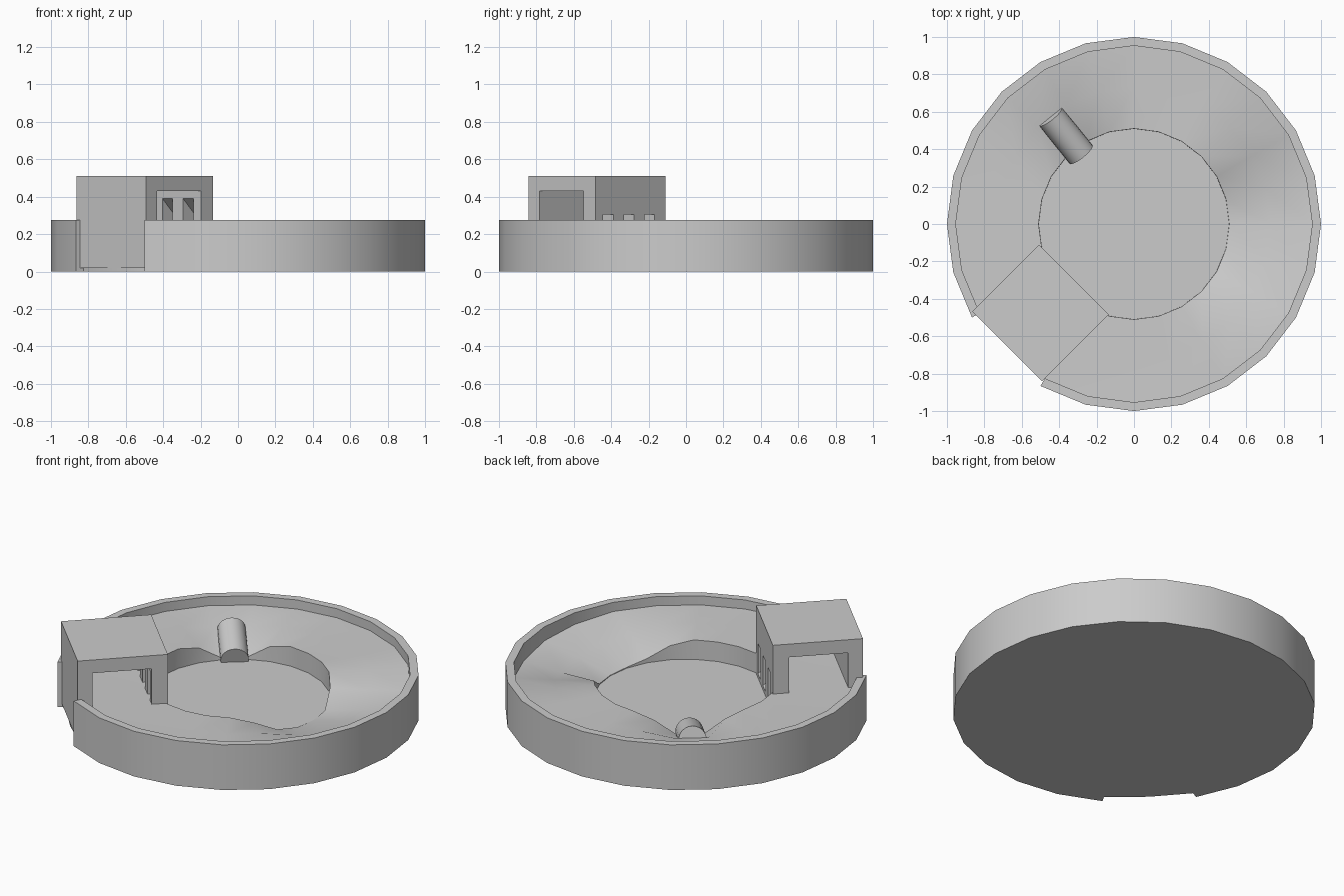
import bpy, bmesh
from math import cos, sin, radians, sqrt
from mathutils import Vector

if "Cube" in bpy.data.objects:
    bpy.data.objects.remove(bpy.data.objects["Cube"])


def finish(bm, name, smooth=True):
    bmesh.ops.recalc_face_normals(bm, faces=bm.faces[:])
    me = bpy.data.meshes.new(name)
    bm.to_mesh(me)
    bm.free()
    ob = bpy.data.objects.new(name, me)
    bpy.context.collection.objects.link(ob)
    if smooth:
        bpy.ops.object.select_all(action='DESELECT')
        ob.select_set(True)
        bpy.context.view_layer.objects.active = ob
        bpy.ops.object.shade_smooth_by_angle(angle=radians(35))
    return ob


def polar(r, deg, z):
    return (r * cos(radians(deg)), r * sin(radians(deg)), z)


def bridge(bm, a, b, closed=True):
    n = len(a)
    for i in range(n if closed else n - 1):
        j = (i + 1) % n
        bm.faces.new((a[i], a[j], b[j], b[i]))


# Dish: flat base, raised bank with a ramp and a dip, sunken floor
FLOOR, STEPS = 0.095, 24
inner_z = {345: .10, 0: .098, 15: .10, 30: .18, 330: .12, 315: .18,
           105: .185, 120: .105, 135: .105, 150: .185}
mid_z = {0: .15, 15: .135, 30: .175, 345: .16, 330: .18, 120: .19, 135: .19}
outer_z = {0: .19, 15: .17, 30: .18, 345: .205}
bm = bmesh.new()
rings = []
for r, zs, default in ((.955, {}, 0), (.955, outer_z, .22), (.73, mid_z, .215),
                       (.51, inner_z, .213), (.509, {}, FLOOR)):
    ring = []
    for i in range(STEPS):
        a = i * 15
        rr = .94 if (a == 225 and r > .9) else r
        ring.append(bm.verts.new(polar(rr, a, zs.get(a, default))))
    rings.append(ring)
for a, b in zip(rings, rings[1:]):
    bridge(bm, a, b)
bm.faces.new(rings[0])
bm.faces.new(rings[-1])
finish(bm, "dish")

# Rim wall: open ring with a two-segment gap for the gatehouse
bm = bmesh.new()
sections = []
for i in range(STEPS - 1):
    a = 240 + i * 15
    sections.append([bm.verts.new(polar(r, a, z)) for r, z in
                     ((.953, 0), (1, 0), (1, .275), (.953, .275))])
for a, b in zip(sections, sections[1:]):
    bridge(bm, a, b)
bm.faces.new(sections[0])
bm.faces.new(sections[-1])
finish(bm, "rim_wall")


# Gatehouse: u runs outward at 225 degrees, v runs across it
def prism(bm, profile, v0, v1):
    k = 1 / sqrt(2)
    ends = [[bm.verts.new(((-u + v) * k, (-u - v) * k, z)) for u, z in profile]
            for v in (v0, v1)]
    bridge(bm, *ends)
    bm.faces.new(ends[0])
    bm.faces.new(ends[1])


bm = bmesh.new()
prism(bm, [(.437, .02), (.437, .51), (.942, .51), (.942, .02),
           (.859, .02), (.859, .43), (.527, .43), (.527, .02)], -.281, .247)
gate = finish(bm, "gatehouse", smooth=False)

# Three sloping chutes through the inner wall
bm = bmesh.new()
for v in (-.161, -.006, .15):
    prism(bm, [(.427, .11), (.537, .22), (.537, .40), (.427, .295)], v - .039, v + .039)
cutter = finish(bm, "chute_cutter", smooth=False)
cutter.hide_render = True
mod = gate.modifiers.new("chutes", 'BOOLEAN')
mod.operation = 'DIFFERENCE'
mod.solver = 'EXACT'
mod.object = cutter
bpy.context.view_layer.objects.active = gate
bpy.ops.object.modifier_apply(modifier=mod.name)
bpy.data.objects.remove(cutter)

# Tilted outlet pipe in the dip
p, q = Vector((-.283, .372, .11)), Vector((-.447, .575, .18))
bpy.ops.mesh.primitive_cylinder_add(vertices=24, radius=.078, depth=(q - p).length,
                                    location=(p + q) / 2)
pipe = bpy.context.object
pipe.name = "outlet_pipe"
pipe.rotation_euler = (q - p).to_track_quat('Z', 'Y').to_euler()
bpy.ops.object.shade_smooth_by_angle(angle=radians(35))
